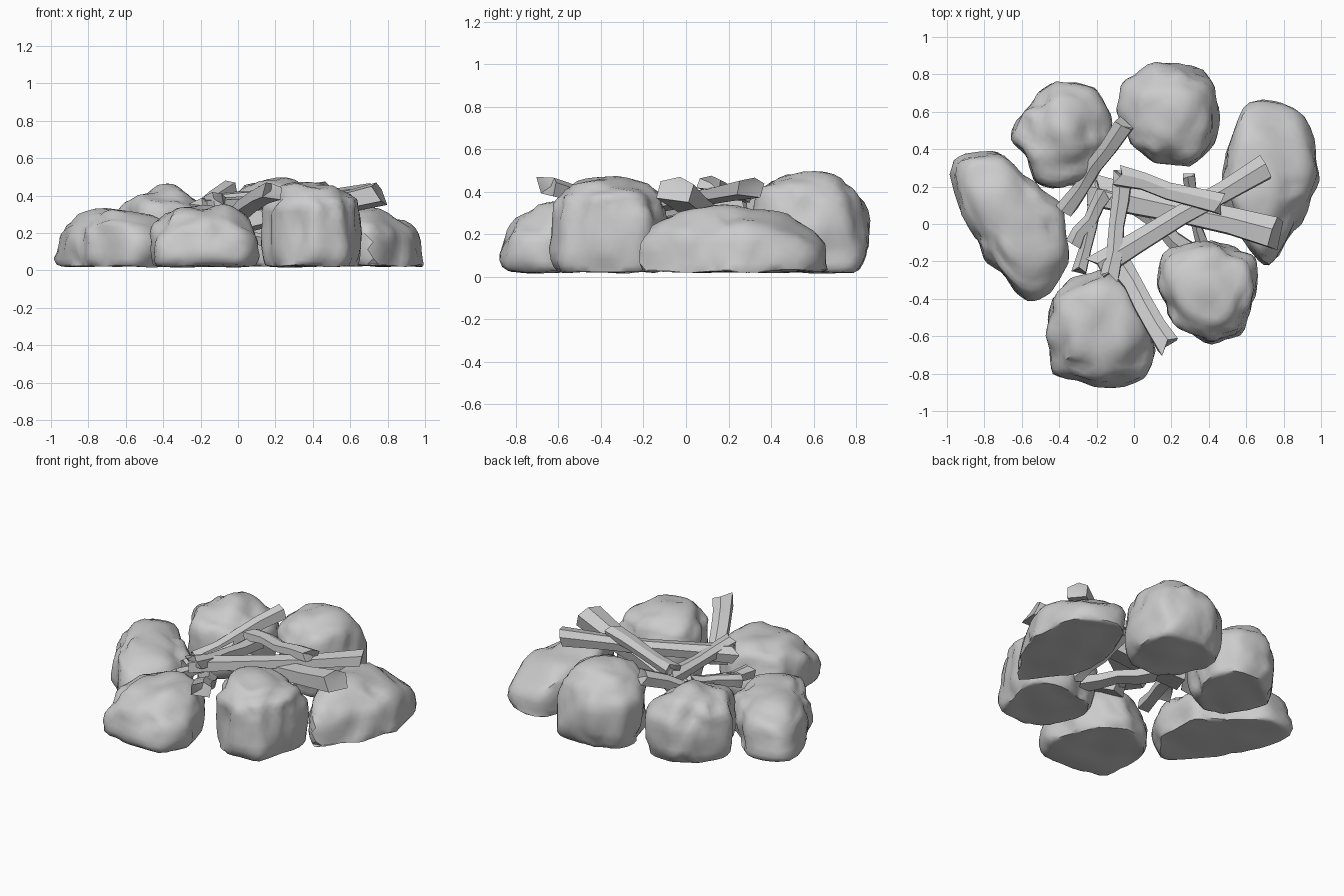
import bpy, bmesh, math, random
from mathutils import Vector, noise

if "Cube" in bpy.data.objects:
    bpy.data.objects.remove(bpy.data.objects["Cube"])

random.seed(4)


def finish(bm, name, angle):
    me = bpy.data.meshes.new(name)
    bmesh.ops.recalc_face_normals(bm, faces=bm.faces)
    bm.to_mesh(me)
    bm.free()
    ob = bpy.data.objects.new(name, me)
    bpy.context.collection.objects.link(ob)
    bpy.ops.object.select_all(action='DESELECT')
    ob.select_set(True)
    bpy.context.view_layer.objects.active = ob
    bpy.ops.object.shade_smooth_by_angle(angle=math.radians(angle))
    return ob


def spow(v, e):
    return math.copysign(abs(v) ** e, v)


def rock(name, outline, top, waist, e, seed, shift=(0, 0)):
    """Sphere stretched to a plan outline, domed on top and cut flat below.
    shift slides the summit sideways to make a lopsided dome."""
    cx = (min(p[0] for p in outline) + max(p[0] for p in outline)) / 2
    cy = (min(p[1] for p in outline) + max(p[1] for p in outline)) / 2
    polar = sorted((math.atan2(y - cy, x - cx), math.hypot(x - cx, y - cy)) for x, y in outline)
    polar = [(polar[-1][0] - math.tau, polar[-1][1])] + polar + [(polar[0][0] + math.tau, polar[0][1])]

    def radius(a):
        # distance to the straight outline edge in direction a
        for (a0, r0), (a1, r1) in zip(polar, polar[1:]):
            if a0 <= a <= a1:
                return r0 * r1 * math.sin(a1 - a0) / (r0 * math.sin(a - a0) + r1 * math.sin(a1 - a))
        return polar[0][1]

    bm = bmesh.new()
    bmesh.ops.create_icosphere(bm, subdivisions=4, radius=1)
    off = Vector((seed * 7.3, seed * 3.1, seed))
    for v in bm.verts:
        d = v.co.normalized()
        a = math.atan2(d.y, d.x)
        flat = min(1, math.hypot(d.x, d.y))
        r = radius(a) * flat ** e
        s = spow(d.z, e)
        z = waist + s * ((top - waist) if s > 0 else (waist + 0.08))
        # broad lumps, then chipped facets
        n = 0.04 * noise.noise(d * 1.8 + off) + 0.03 * noise.noise(d * 4 + off)
        n += 0.012 * noise.cell(d * 3 + off) - 0.012
        n = min(n, 0.008)
        r += n * flat
        z += n * max(d.z, 0)
        k = max(s, 0) ** 2
        v.co = (cx + r * math.cos(a) + shift[0] * k, cy + r * math.sin(a) + shift[1] * k, z)
    bmesh.ops.smooth_vert(bm, verts=bm.verts, factor=0.5, use_axis_x=True, use_axis_y=True, use_axis_z=True)
    for v in bm.verts:
        v.co.z = max(v.co.z, 0.024 + 0.014 * noise.noise(v.co * 5))
    return finish(bm, name, 45)


# Ring of six stones
rock("stone_back_left", [(-.67, .45), (-.61, .61), (-.42, .78), (-.21, .73), (-.12, .6), (-.12, .42),
     (-.2, .25), (-.4, .17), (-.52, .2), (-.61, .37)], .46, .18, .8, 1)
rock("stone_back", [(-.11, .62), (-.08, .75), (.1, .87), (.29, .87), (.43, .8), (.48, .62),
     (.42, .4), (.3, .29), (.08, .33), (-.03, .43)], .495, .2, .75, 2, (0, -.03))
rock("stone_right", [(.58, .66), (.68, .69), (.94, .58), (.99, .45), (1.0, .25), (.9, 0),
     (.72, -.27), (.6, -.12), (.5, .05), (.45, .2), (.51, .45)], .335, .06, .8, 3, (-.06, -.03))
rock("stone_front_right", [(.11, -.2), (.2, -.11), (.45, -.08), (.66, -.17), (.68, -.35),
     (.58, -.6), (.4, -.65), (.2, -.55), (.12, -.35)], .47, .2, .65, 4)
rock("stone_front", [(-.49, -.6), (-.45, -.4), (-.35, -.29), (-.15, -.22), (0, -.3), (.1, -.5),
     (.12, -.68), (.04, -.88), (-.2, -.87), (-.44, -.81)], .365, .11, .85, 5, (0, .02))
rock("stone_left", [(-1, .27), (-.96, .37), (-.7, .4), (-.5, .2), (-.38, .1), (-.33, -.2),
     (-.45, -.38), (-.58, -.43), (-.8, -.2), (-.95, .1)], .335, .1, .75, 6)


def stick(name, a, b, w, h):
    """Split log: five-sided section, slightly kinked, with ragged ends."""
    a, b = Vector(a), Vector(b)
    axis = (b - a).normalized()
    side = axis.cross(Vector((0, 0, 1))).normalized()
    up = side.cross(axis)
    section = [(-.5, -.35), (.4, -.5), (.5, .2), (.1, .5), (-.45, .35)]
    bm = bmesh.new()
    rings = []
    steps = 5
    for i in range(steps):
        t = i / (steps - 1)
        end = i in (0, steps - 1)
        kink = Vector() if end else side * random.uniform(-.012, .012) + up * random.uniform(-.01, .01)
        s = 1.15 if end else random.uniform(.9, 1.05)
        ring = []
        for u, v in section:
            p = a.lerp(b, t) + kink + side * u * w * s + up * v * h * s
            if end:
                p += axis * random.uniform(-.03, .03)
            ring.append(bm.verts.new(p))
        rings.append(ring)
    for r0, r1 in zip(rings, rings[1:]):
        for k in range(5):
            bm.faces.new((r0[k], r0[(k + 1) % 5], r1[(k + 1) % 5], r1[k]))
    # splintered end caps
    for ring, sgn in ((rings[0], 1), (rings[-1], -1)):
        mid = sum((v.co for v in ring), Vector()) / 5 + axis * sgn * .015
        c = bm.verts.new(mid)
        for k in range(5):
            bm.faces.new((ring[k], ring[(k + 1) % 5], c))
    return finish(bm, name, 30)


# Firewood: outer ends lean on the stones, inner ends drop into the pit
sticks = [
    ((-.06, .52, .43), (-.36, .09, .22), .09, .08),
    ((.76, -.05, .41), (-.22, .18, .22), .15, .11),
    ((.71, .31, .42), (-.20, -.23, .34), .12, .08),
    ((.46, .11, .44), (-.09, .26, .38), .10, .06),
    ((.19, -.66, .43), (-.08, -.21, .26), .11, .08),
    ((-.06, .26, .33), (-.13, -.28, .38), .09, .07),
    ((-.15, .18, .30), (-.33, -.12, .24), .08, .07),
    ((-.17, .20, .26), (-.29, -.24, .24), .07, .07),
    ((.29, .27, .30), (.37, -.12, .12), .06, .06),
    ((-.05, .14, .20), (.30, -.15, .12), .09, .07),
]
for i, s in enumerate(sticks):
    stick(f"firewood_{i + 1}", *s)
